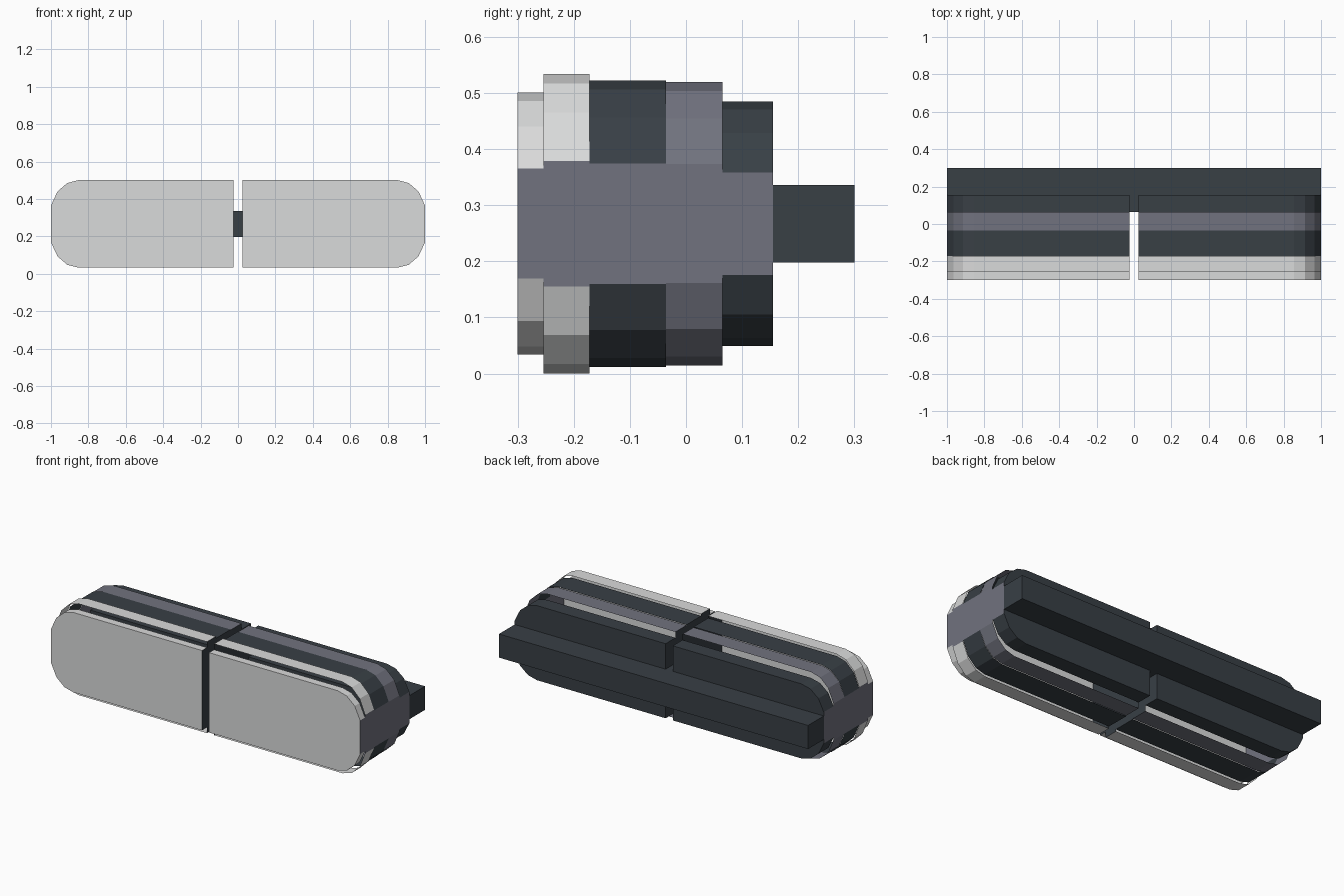
import bpy, bmesh

if "Cube" in bpy.data.objects:
    bpy.data.objects.remove(bpy.data.objects["Cube"])

def mat(name, rgb):
    m = bpy.data.materials.new(name)
    m.diffuse_color = (*rgb, 1)
    m.use_nodes = True
    m.node_tree.nodes["Principled BSDF"].inputs["Base Color"].default_value = m.diffuse_color
    return m

LIGHT = mat("light grey", (0.70, 0.705, 0.705))
DARK = mat("dark slate", (0.040, 0.050, 0.060))
MID = mat("mid grey", (0.165, 0.17, 0.21))

ZC = 0.267          # centre height of every layer
GAP = 0.023         # inner side of each module
RX = 0.145          # corner length along x
CORNER = [(0, 0), (0.24, 0.555), (0.6, 0.889), (1, 1)]

def profile(h):
    """Outline in x/z: square at the gap, rounded at the outer end."""
    rz = 0.29 * 2 * h
    up = [(1 - RX * a, h - rz + rz * b) for a, b in CORNER]
    pts = [(GAP, -h)] + [(x, -z) for x, z in reversed(up)] + up + [(GAP, h)]
    return [(x, ZC + z) for x, z in pts]

def layer(name, side, y0, y1, h, material, cap=None):
    """Open shell between y0 and y1, optionally closed at the front or back."""
    bm = bmesh.new()
    pts = profile(h)
    a = [bm.verts.new((side * x, y0, z)) for x, z in pts]
    b = [bm.verts.new((side * x, y1, z)) for x, z in pts]
    n = len(pts)
    for i in range(n):
        j = (i + 1) % n
        f = bm.faces.new((a[i], a[j], b[j], b[i]))
        xi, xj = pts[i][0], pts[j][0]
        if xi == xj == 1:
            f.material_index = 1        # flat outer end
        elif xi == xj == GAP:
            f.material_index = 2        # wall facing the gap
    if cap == "front":
        bm.faces.new(a)
    elif cap == "back":
        bm.faces.new(b[::-1])
    if side < 0:
        bmesh.ops.reverse_faces(bm, faces=bm.faces[:])
    me = bpy.data.meshes.new(name)
    bm.to_mesh(me)
    bm.free()
    for m in (material, MID, DARK):
        me.materials.append(m)
    bpy.context.collection.objects.link(bpy.data.objects.new(name, me))

# Two stepped modules, left and right of the gap
for side, tag in ((-1, "left"), (1, "right")):
    layer("front_panel_" + tag, side, -0.30, -0.254, 0.2335, LIGHT, "front")
    layer("light_rim_" + tag, side, -0.254, -0.172, 0.267, LIGHT)
    layer("dark_band_" + tag, side, -0.172, -0.036, 0.2555, DARK)
    layer("mid_band_" + tag, side, -0.036, 0.065, 0.2525, MID)
    layer("back_panel_" + tag, side, 0.065, 0.155, 0.218, DARK, "back")

# Rail joining the modules at the back
bpy.ops.mesh.primitive_cube_add(size=1, location=(0, 0.1825, ZC))
rail = bpy.context.object
rail.name = "back_rail"
rail.scale = (1.9996, 0.235, 0.138)
rail.data.materials.append(DARK)
